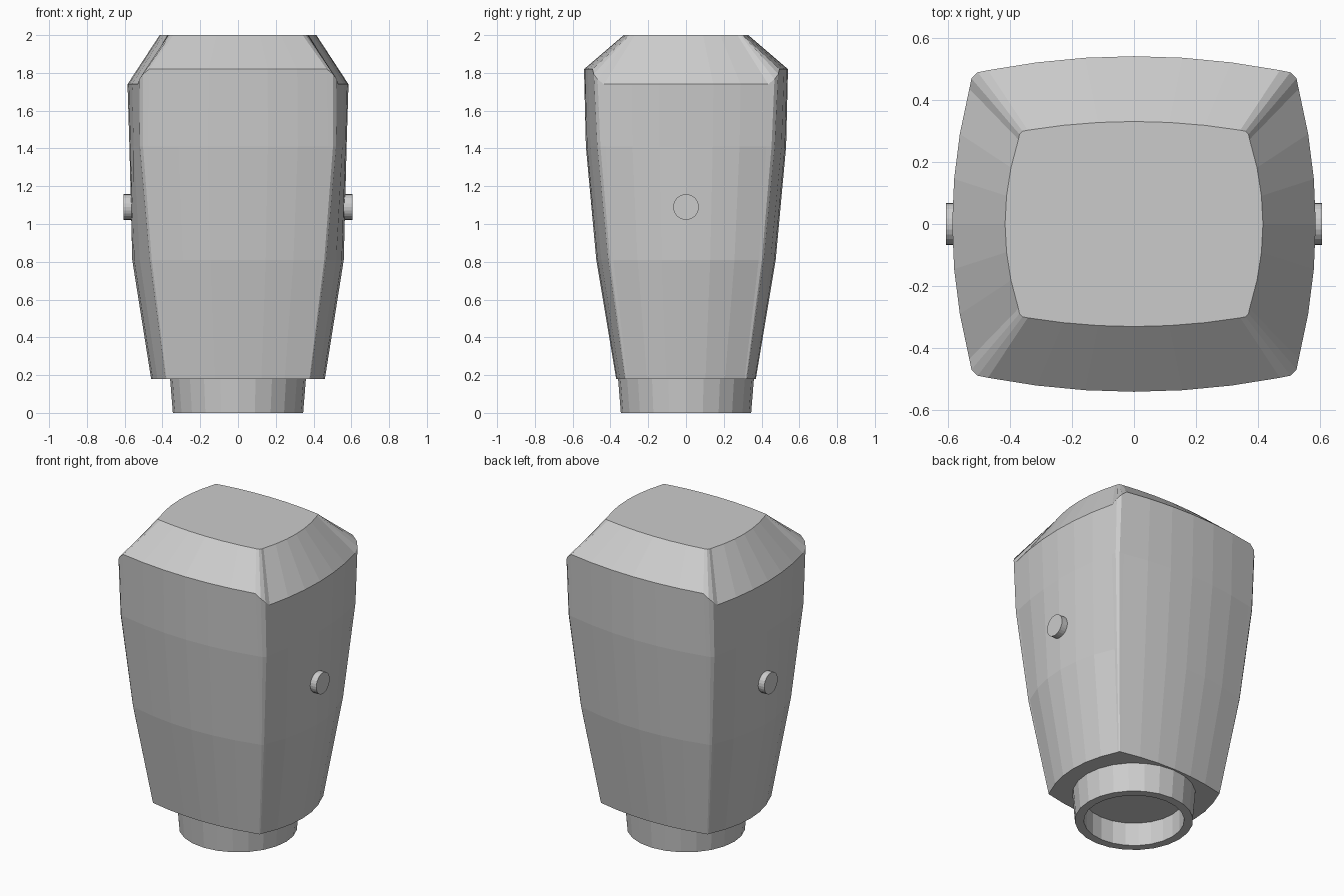
import bpy, bmesh, math

if "Cube" in bpy.data.objects:
    bpy.data.objects.remove(bpy.data.objects["Cube"])

def finish(bm, name):
    bmesh.ops.recalc_face_normals(bm, faces=bm.faces)
    me = bpy.data.meshes.new(name)
    bm.to_mesh(me)
    bm.free()
    ob = bpy.data.objects.new(name, me)
    bpy.context.collection.objects.link(ob)
    return ob

def loft(bm, rings):
    rows = [[bm.verts.new(p) for p in r] for r in rings]
    n = len(rows[0])
    for a, b in zip(rows, rows[1:]):
        for i in range(n):
            j = (i + 1) % n
            bm.faces.new((a[i], a[j], b[j], b[i]))
    bm.faces.new(rows[0][::-1])
    bm.faces.new(rows[-1])

def section(ax, ay, cx, cy, r, zx, zy):
    """Bulged rectangle with rounded corners; side height zx, front/back height zy."""
    q = []
    for i in range(4):                       # side, from middle to corner
        t = i / 3
        q.append((ax + (cx - ax) * t * t, (cy - r) * t, zx))
    for i in (1, 2):                         # rounded corner
        t = i / 3
        q.append((cx - r * t * t, cy - r * (1 - t) ** 2, zx + (zy - zx) * t))
    for i in range(3, -1, -1):               # front/back, corner to middle
        t = i / 3
        q.append(((cx - r) * t, ay + (cy - ay) * t * t, zy))
    half = q + [(-x, y, z) for x, y, z in q[-2::-1]]
    return half + [(x, -y, z) for x, y, z in half[-2:0:-1]]

# Tapered body with chamfered shoulders
bm = bmesh.new()
loft(bm, [section(*s) for s in (
    (.46, .37, .385, .325, .015, .18, .18),
    (.56, .475, .47, .415, .03, .81, .81),
    (.575, .53, .525, .475, .05, 1.41, 1.41),
    (.585, .54, .53, .495, .06, 1.74, 1.82),
    (.415, .33, .372, .302, .03, 2.0, 2.0))])
finish(bm, "body")

# Hollow neck collar, open at the bottom
bm = bmesh.new()
n = 24
loft(bm, [[(r * math.cos(2 * math.pi * i / n), r * math.sin(2 * math.pi * i / n), z)
           for i in range(n)]
          for r, z in ((.36, .185), (.345, 0), (.293, 0), (.293, .15))])
finish(bm, "neck_collar")

# Side pins
for side, name in ((1, "right_pin"), (-1, "left_pin")):
    bpy.ops.mesh.primitive_cylinder_add(vertices=24, radius=.068, depth=.08,
        location=(side * .565, 0, 1.09), rotation=(0, math.pi / 2, 0))
    bpy.context.object.name = name
